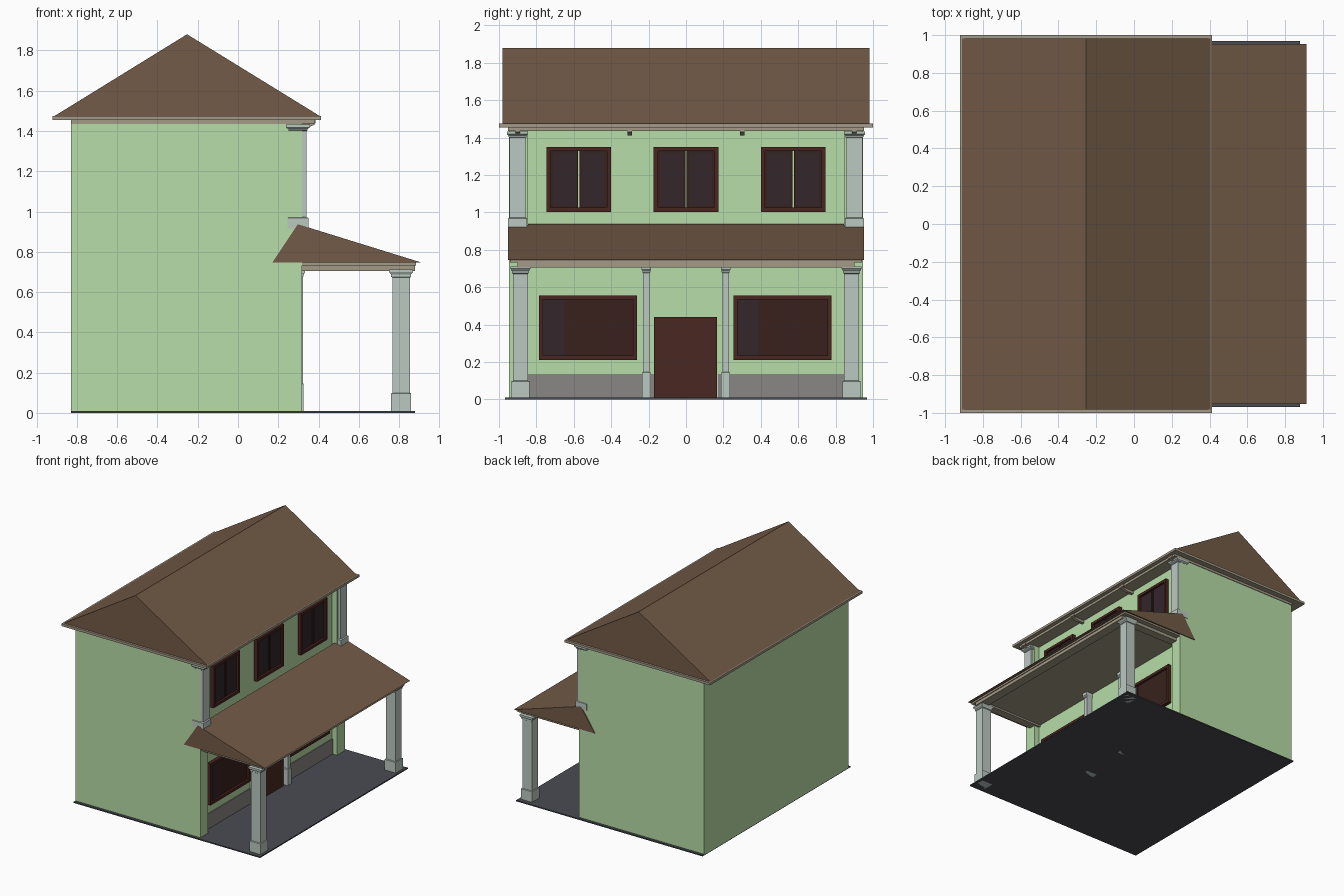
import bpy, bmesh

if "Cube" in bpy.data.objects:
    bpy.data.objects.remove(bpy.data.objects["Cube"])


def mat(name, hexcol):
    m = bpy.data.materials.new(name)
    c = [int(hexcol[i:i + 2], 16) / 255 for i in (0, 2, 4)]
    m.diffuse_color = [((v + 0.055) / 1.055) ** 2.4 for v in c] + [1]
    m.use_nodes = True
    m.node_tree.nodes["Principled BSDF"].inputs["Base Color"].default_value = m.diffuse_color
    return m


GREEN = mat("wall_green", "B8DDA8")
ROOF = mat("roof_brown", "735B47")
TRIM = mat("trim_beige", "A39A86")
STONE = mat("column_grey", "BCC9C2")
SLAB = mat("slab_dark", "4A4C52")
DADO = mat("dado_grey", "8A8785")
FRAME = mat("frame_brown", "4A2520")
PANE = mat("pane_brown", "38211D")
GLASS = mat("glass_dark", "33262A")
DOOR = mat("door_brown", "4A2722")


def make(name, bm, m):
    bmesh.ops.recalc_face_normals(bm, faces=bm.faces)
    me = bpy.data.meshes.new(name)
    bm.to_mesh(me)
    bm.free()
    me.materials.append(m)
    ob = bpy.data.objects.new(name, me)
    bpy.context.collection.objects.link(ob)
    return ob


def loft(name, rings, m):
    """Closed solid through a series of equal-length point rings."""
    bm = bmesh.new()
    vs = [[bm.verts.new(p) for p in r] for r in rings]
    n = len(rings[0])
    for a, b in zip(vs, vs[1:]):
        for i in range(n):
            j = (i + 1) % n
            bm.faces.new((a[i], a[j], b[j], b[i]))
    bm.faces.new(vs[0])
    bm.faces.new(vs[-1])
    return make(name, bm, m)


def rect(x0, x1, y0, y1, z):
    return [(x0, y0, z), (x1, y0, z), (x1, y1, z), (x0, y1, z)]


def box(name, x, y, z, m):
    return loft(name, [rect(*x, *y, z[0]), rect(*x, *y, z[1])], m)


def prism_y(name, profile, half, m):
    return loft(name, [[(x, y, z) for x, z in profile] for y in (-half, half)], m)


def column(name, cx, cy, steps):
    """Square column from (z, half depth, half width) steps."""
    return loft(name, [rect(cx - hx, cx + hx, cy - hy, cy + hy, z)
                       for z, hx, hy in steps], STONE)


WALL = 0.27   # recessed front wall plane

# ground slab
box("ground_slab", (-0.83, 0.88), (-0.968, 0.968), (0, 0.01), SLAB)

# house body with recessed front between corner piers
plan = [(-0.83, -0.947), (0.318, -0.947), (0.318, -0.845), (WALL, -0.845),
        (WALL, 0.845), (0.318, 0.845), (0.318, 0.947), (-0.83, 0.947)]
loft("house_body", [[(x, y, z) for x, y in plan] for z in (0.005, 1.45)], GREEN)

# main roof and eaves
prism_y("main_roof", [(-0.91, 1.475), (0.405, 1.475), (-0.253, 1.88)], 0.982, ROOF)
box("eaves_fascia", (-0.92, 0.413), (-1, 1), (1.455, 1.475), TRIM)
box("eaves_cornice", (-0.83, 0.38), (-0.952, 0.952), (1.435, 1.456), TRIM)

# porch roof and its beams
prism_y("porch_roof", [(0.17, 0.746), (0.913, 0.746), (0.297, 0.937)], 0.953, ROOF)
box("porch_fascia", (WALL, 0.885), (-0.942, 0.942), (0.731, 0.747), TRIM)
box("porch_ceiling", (WALL, 0.86), (-0.9, 0.9), (0.72, 0.732), TRIM)
box("porch_front_beam", (0.80, 0.878), (-0.9, 0.9), (0.705, 0.732), TRIM)

for s, side in ((-1, "left"), (1, "right")):
    box("porch_side_beam_" + side, (WALL, 0.80),
        sorted((s * 0.83, s * 0.9)), (0.705, 0.732), TRIM)
    # porch, doorway and balcony-level columns
    column("porch_column_" + side, 0.81, s * 0.885,
           [(0, .05, .048), (.097, .05, .048), (.1, .044, .04), (.672, .044, .04),
            (.676, .049, .046), (.687, .049, .046), (.7, .06, .054), (.712, .06, .054)])
    column("door_column_" + side, 0.276, s * 0.212,
           [(0, .05, .024), (.143, .05, .024), (.147, .046, .018), (.675, .046, .018),
            (.68, .05, .021), (.687, .05, .021), (.695, .056, .026), (.722, .056, .026)])
    column("upper_column_" + side, 0.298, s * 0.901,
           [(.915, .051, .051), (.968, .051, .051), (.972, .042, .042), (1.4, .042, .042),
            (1.404, .048, .047), (1.41, .048, .047), (1.418, .06, .055), (1.432, .06, .055)])
    # eaves brackets
    for y in (0.302, 0.9):
        nm = f"eaves_bracket_{side}_{'inner' if y < .5 else 'outer'}"
        yc = s * y
        prism = [(WALL, 1.436), (WALL, 1.412), (0.33, 1.412), (0.38, 1.43), (0.38, 1.456)]
        loft(nm, [[(x, yc + d, z) for x, z in prism] for d in (-.012, .012)], TRIM)
        box(nm + "_cap", (WALL, 0.385), (yc - .025, yc + .025), (1.437, 1.456), TRIM)
    # dado panel on each side of the door
    box("dado_" + side, (WALL - .01, WALL + .008), sorted((s * 0.17, s * 0.845)), (0.008, 0.135), DADO)


def window(name, y0, y1, z0, z1, t=0.022):
    fx = (WALL - .01, WALL + .03)
    box(name + "_frame_bottom", fx, (y0, y1), (z0, z0 + t), FRAME)
    box(name + "_frame_top", fx, (y0, y1), (z1 - t, z1), FRAME)
    box(name + "_frame_left", fx, (y0, y0 + t), (z0 + t, z1 - t), FRAME)
    box(name + "_frame_right", fx, (y1 - t, y1), (z0 + t, z1 - t), FRAME)
    return y0 + t, y1 - t, z0 + t, z1 - t


# upper windows: pairs of shutters with a slit between
for i, yc in enumerate((-0.573, 0, 0.573)):
    nm = f"upper_window_{i + 1}"
    a, b, c, d = window(nm, yc - .173, yc + .173, 1.003, 1.35)
    for k, (p, q) in enumerate(((a, yc - .004), (yc + .004, b))):
        box(f"{nm}_shutter_{k + 1}", (WALL - .01, WALL + .012), (p, q), (c, d), PANE)
        box(f"{nm}_glass_{k + 1}", (WALL, WALL + .016),
            (p + .012, q - .012), (c + .008, d - .008), GLASS)

# lower windows: wide pane with a narrow sliding glass
for i, y0 in enumerate((-0.786, 0.253)):
    nm = f"lower_window_{i + 1}"
    a, b, c, d = window(nm, y0, y0 + .525, 0.212, 0.556)
    box(nm + "_pane", (WALL - .01, WALL + .012), (a, b), (c, d), PANE)
    box(nm + "_sliding_glass", (WALL, WALL + .017), (a, a + .113), (c, d), GLASS)

# front door
box("front_door", (WALL - .01, WALL + .03), (-0.17, 0.167), (0.008, 0.44), DOOR)
